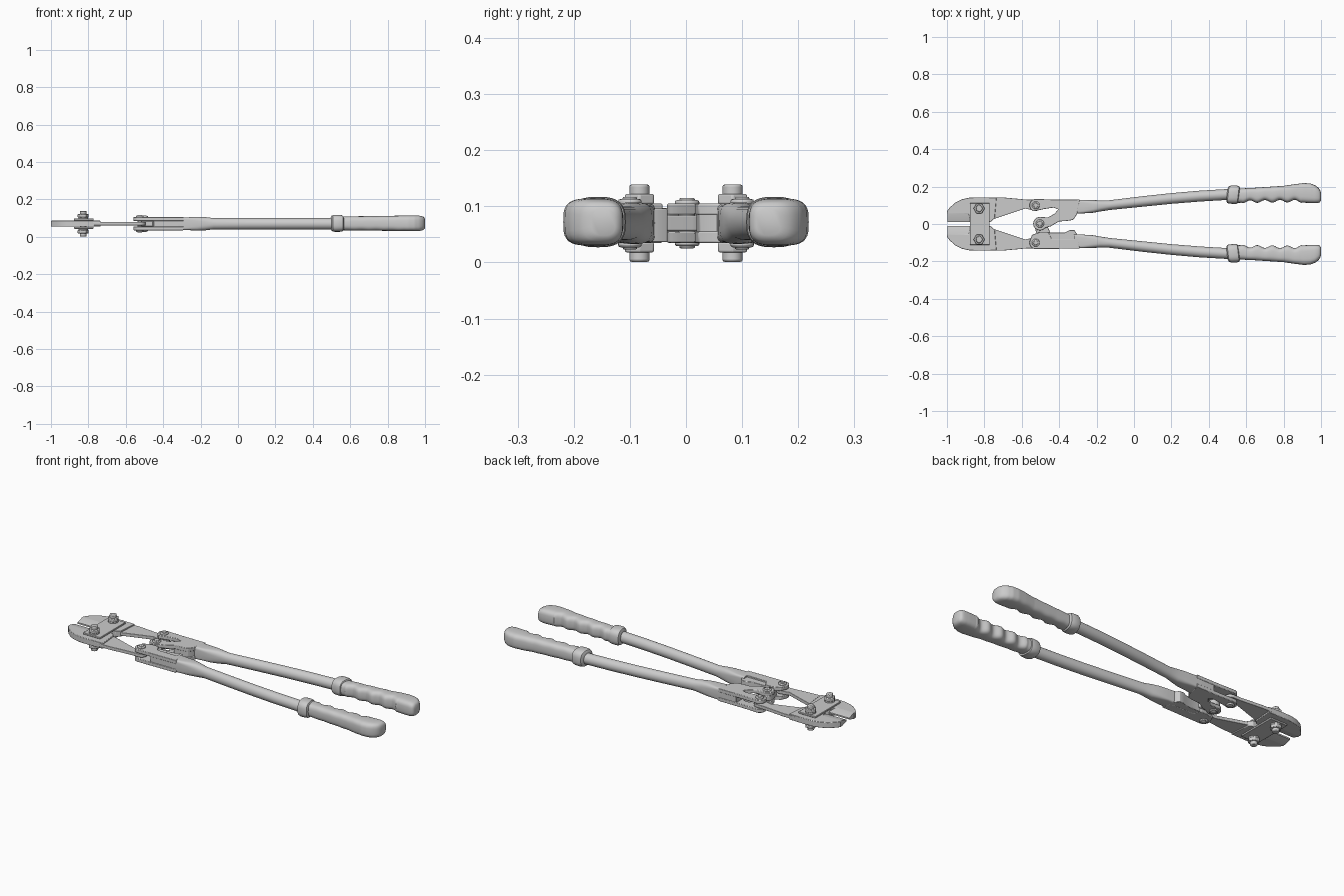
import bpy, bmesh
from math import sin, cos, pi, radians

if "Cube" in bpy.data.objects:
    bpy.data.objects.remove(bpy.data.objects["Cube"])

ZC = 0.07  # mid plane of the tool


def finish(bm, name, bevel=0.0):
    bmesh.ops.recalc_face_normals(bm, faces=bm.faces)
    me = bpy.data.meshes.new(name)
    bm.to_mesh(me)
    bm.free()
    ob = bpy.data.objects.new(name, me)
    bpy.context.collection.objects.link(ob)
    if bevel:
        m = ob.modifiers.new("bevel", 'BEVEL')
        m.width, m.segments, m.limit_method = bevel, 2, 'ANGLE'
        m.angle_limit = radians(40)
    return ob


def prism(name, pts, h0, h1, side=1, bevel=0.0025, swap=False):
    """Extrude an xy outline between two heights (relative to the mid plane)."""
    bm = bmesh.new()
    lo = [bm.verts.new((x, y * side, ZC + h0)) for x, y in pts]
    hi = [bm.verts.new((x, y * side, ZC + h1)) for x, y in pts]
    bm.faces.new(lo)
    bm.faces.new(hi)
    n = len(pts)
    for i in range(n):
        j = (i + 1) % n
        bm.faces.new((lo[i], lo[j], hi[j], hi[i]))
    return finish(bm, name, bevel)


def arc(cx, cy, r, a0, a1, n=10):
    return [(cx + r * cos(radians(a0 + (a1 - a0) * i / n)),
             cy + r * sin(radians(a0 + (a1 - a0) * i / n))) for i in range(n + 1)]


def disc(name, x, y, r, h0, h1, sides=24, bevel=0.003):
    return prism(name, arc(x, y, r, 0, 360 - 360 / sides, sides - 1), h0, h1, 1, bevel)


def loft(name, stations, side, shear=0.0, n=32, zc=ZC):
    """Skin super-ellipse sections (x, y_inner, y_outer, half_height, exponent)."""
    bm = bmesh.new()
    rings = []
    for x, yi, yo, hz, e in stations:
        ring = []
        for k in range(n):
            t = 2 * pi * k / n
            c, s = cos(t), sin(t)
            u = abs(c) ** (2 / e) * (1 if c > 0 else -1)
            v = abs(s) ** (2 / e) * (1 if s > 0 else -1)
            dy = u * (yo - yi) / 2
            ring.append(bm.verts.new((x + shear * dy, side * ((yi + yo) / 2 + dy), zc + v * hz)))
        rings.append(ring)
    for a, b in zip(rings, rings[1:]):
        for k in range(n):
            bm.faces.new((a[k], a[(k + 1) % n], b[(k + 1) % n], b[k]))
    bm.faces.new(rings[0])
    bm.faces.new(rings[-1])
    return finish(bm, name)


def sample(table, x):
    for a, b in zip(table, table[1:]):
        if x <= b[0]:
            t = (x - a[0]) / (b[0] - a[0])
            return [p + (q - p) * t for p, q in zip(a, b)]
    return list(table[-1])


# profiles shared by both sides
tube = [(-0.32, .055, .13, .035, 8), (-0.27, .057, .129, .034, 6), (-0.22, .06, .128, .037, 3.5),
        (-0.18, .067, .126, .036, 2.6), (-0.13, .075, .127, .030, 2.1), (0.05, .093, .149, .030, 2),
        (0.2, .108, .165, .030, 2), (0.35, .12, .178, .030, 2), (0.52, .130, .188, .030, 2)]
collar = [(.497, .125, .19, .032, 2.3), (.503, .113, .202, .042, 2.6), (.515, .109, .206, .045, 2.8),
          (.545, .107, .205, .045, 2.8), (.557, .109, .202, .043, 2.8), (.562, .118, .193, .036, 2.8)]
grip_keys = [(.55, .113, .189, .037, 2.8), (.65, .116, .194, .038, 2.9), (.8, .118, .204, .040, 3),
             (.86, .118, .213, .041, 3.2), (.91, .114, .219, .042, 3.4), (.945, .112, .216, .042, 3.4),
             (.97, .112, .206, .041, 3.4), (.985, .113, .195, .038, 3.2), (.995, .117, .182, .033, 3),
             (1.0, .126, .168, .024, 3)]
grip = []
for i in range(73):
    x = .55 + .45 * i / 72
    s = sample(grip_keys, x)
    if .58 < x < .9:  # finger scallops on the inner edge
        s[1] += .007 * (1 - cos((x - .58) / .08 * 2 * pi)) - .003
    grip.append(s)

# jaw outlines: thick cutting head and thin tapering arm
head = [(-1, .055), (-1, .068), (-.985, .088), (-.955, .115), (-.92, .132), (-.88, .141), (-.83, .143),
        (-.735, .141), (-.745, .03), (-.765, .012), (-.87, .012), (-.885, .055)]
arm = [(-.80, .142), (-.70, .142), (-.57, .13)] + arc(-.525, .1, .03, 100, -100, 10) + \
      [(-.58, .083), (-.74, .03), (-.80, .02)]

for side, tag in ((1, "back"), (-1, "front")):
    loft(tag + "_handle_tube", tube, side)
    loft(tag + "_grip_collar", collar, side, 0.12, zc=.072)
    loft(tag + "_grip", grip, side, zc=.072)

    prism(tag + "_jaw_head", head, -.016, .016, side)
    prism(tag + "_jaw_arm", arm, -.009, .009, side, .0015)

    # cutting wedge, tapered towards the centre line
    bm = bmesh.new()
    ends = []
    for x in (-.998, -.875):
        ends.append([bm.verts.new((x, side * y, ZC + h)) for y, h in
                     ((.062, .016), (.05 if x < -.9 else .06, .016), (.012, .004), (.012, -.004),
                      (.05 if x < -.9 else .06, -.016), (.062, -.016))])
    for k in range(6):
        bm.faces.new((ends[0][k], ends[0][(k + 1) % 6], ends[1][(k + 1) % 6], ends[1][k]))
    bm.faces.new(ends[0])
    bm.faces.new(ends[1])
    finish(bm, tag + "_cutting_edge")

    # head bolt with washer, nuts and threaded ends
    bx, by = -.828, side * .083
    disc(tag + "_head_bolt", bx, by, .018, -.069, .069, 24, .004)
    for s, end in ((1, "upper"), (-1, "lower")):
        lo, hi = sorted((s * .024, s * .036))
        disc(f"{tag}_{end}_washer", bx, by, .026, lo, hi)
        lo, hi = sorted((s * .034, s * .052))
        disc(f"{tag}_{end}_nut", bx, by, .030, lo, hi, 6, .003)

    # yoke pin joining the jaw arm to the handle
    disc(tag + "_yoke_pin", -.525, side * .1, .013, -.047, .047, 20)
    for s, end in ((1, "upper"), (-1, "lower")):
        lo, hi = sorted((s * .03, s * .043))
        disc(f"{tag}_{end}_pin_head", -.525, side * .1, .021, lo, hi, 20, .004)

# strap plates tying both jaws together
strap = [(-.877, -.112), (-.772, -.112), (-.772, .112), (-.877, .112)]
prism("upper_strap", strap, .017, .027)
prism("lower_strap", strap, -.027, -.017)

# back yoke: forks around the jaw arm and the centre knuckle
back_fork = arc(-.525, .1, .034, 250, 95, 12) + [(-.44, .131), (-.29, .131), (-.305, .052), (-.325, .022),
            (-.36, .016), (-.40, .014), (-.445, -.012)] + arc(-.503, .002, .036, -40, -270, 16) + \
            [(-.46, .035), (-.425, .055), (-.405, .078), (-.43, .088), (-.48, .08)]
prism("back_yoke_upper_fork", back_fork, .015, .035)
prism("back_yoke_lower_fork", back_fork, -.035, -.015)
prism("back_yoke_body", [(-.40, .129), (-.292, .129), (-.307, .053), (-.327, .024), (-.36, .019), (-.41, .02),
                         (-.42, .045), (-.402, .08)], -.03, .03)

# front yoke: forks around the jaw arm, solid body with a stepped shelf
front_fork = arc(-.525, .1, .034, 200, 95, 10) + [(-.29, .131), (-.30, .08), (-.44, .08), (-.46, .042),
             (-.50, .042), (-.545, .058)]
prism("front_yoke_upper_fork", front_fork, .015, .035, -1)
prism("front_yoke_lower_fork", front_fork, -.035, -.015, -1)
prism("front_yoke_body", [(-.45, .129), (-.292, .129), (-.30, .06), (-.318, .033), (-.345, .033), (-.37, .046),
                          (-.46, .046), (-.46, .08)], -.034, .026, -1)

# centre knuckle tongue and pin
tongue = arc(-.503, 0, .032, 190, 20, 14) + [(-.45, -.04), (-.43, -.09), (-.47, -.09), (-.52, -.055)]
prism("centre_tongue", tongue, -.014, .014)
disc("centre_pin", -.503, .002, .014, -.045, .045, 20)
disc("centre_pin_upper_head", -.503, .002, .022, .03, .041, 20, .004)
disc("centre_pin_lower_head", -.503, .002, .022, -.041, -.03, 20, .004)

# smooth shading with crisp edges
for ob in bpy.data.objects:
    ob.select_set(True)
    bpy.context.view_layer.objects.active = ob
bpy.ops.object.shade_smooth_by_angle(angle=radians(35))
